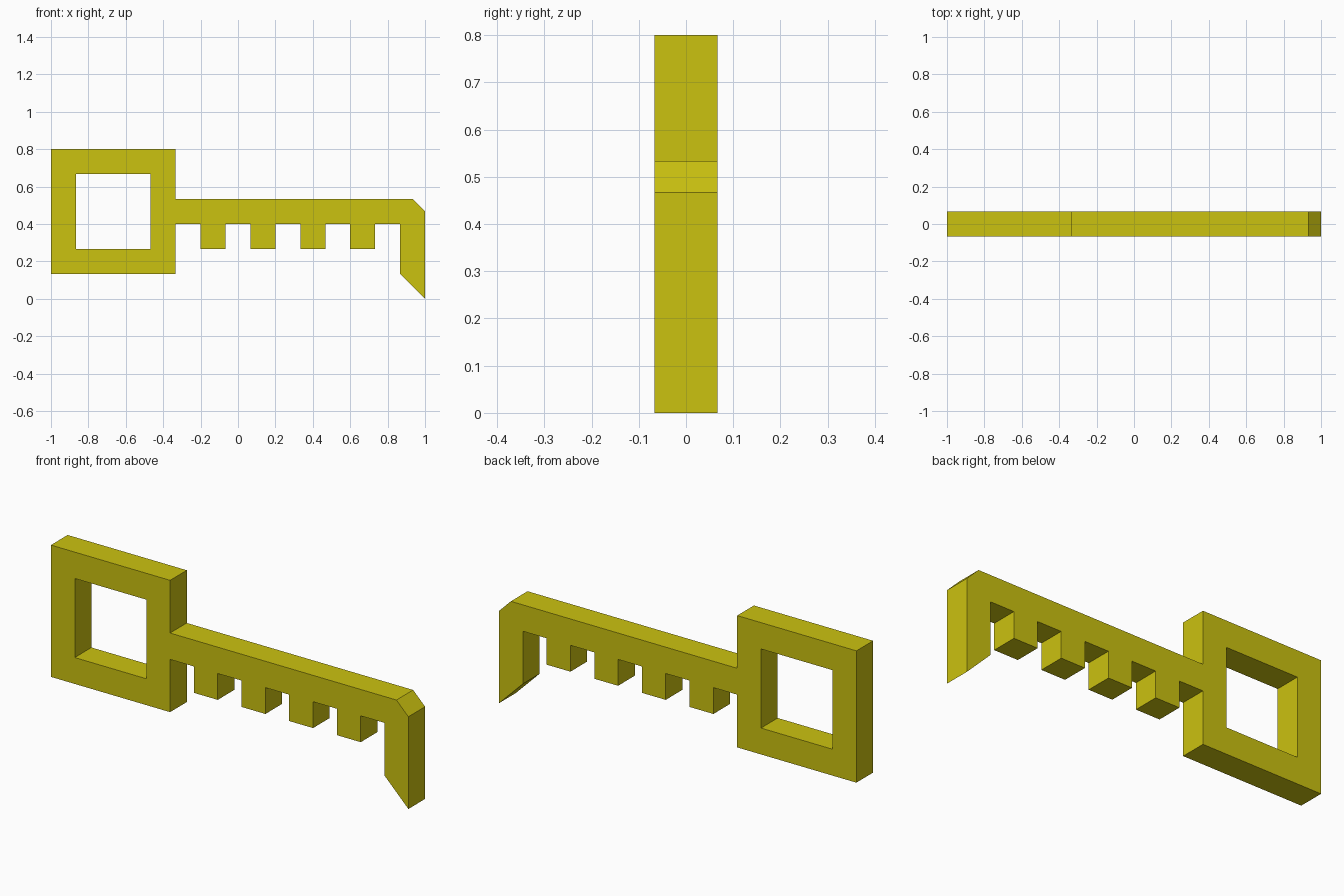
import bpy
import bmesh
from math import pi

if "Cube" in bpy.data.objects:
    bpy.data.objects.remove(bpy.data.objects["Cube"])

U = 2 / 30          # design grid: the key is 30 units long
HALF_DEPTH = U      # the key is 2 units thick

brass = bpy.data.materials.new("yellow_metal")
brass.diffuse_color = (0.6, 0.54, 0.005, 1)
brass.use_nodes = True
brass.node_tree.nodes["Principled BSDF"].inputs["Base Color"].default_value = brass.diffuse_color


def add_outline(curve, points):
    """Add a closed straight-sided outline, given in grid units."""
    spline = curve.splines.new('POLY')
    spline.points.add(len(points) - 1)
    for p, (x, z) in zip(spline.points, points):
        p.co = (x * U, z * U, 0, 1)
    spline.use_cyclic_u = True


# Underside of the shaft: four evenly spaced square teeth
teeth = []
for x in (-3, 1, 5, 9):
    teeth += [(x, 6), (x, 4), (x + 2, 4), (x + 2, 6)]

# Square bow, shaft with teeth, slanted end bit and chamfered tip
outline = [(-15, 2), (-5, 2), (-5, 6), *teeth,
           (13, 6), (13, 2), (15, 0), (15, 7), (14, 8),
           (-5, 8), (-5, 12), (-15, 12)]
# Finger hole in the bow
hole = [(-13, 4), (-13, 10), (-7, 10), (-7, 4)]

curve = bpy.data.curves.new("key", 'CURVE')
curve.dimensions = '2D'
curve.fill_mode = 'BOTH'
curve.extrude = HALF_DEPTH
add_outline(curve, outline)
add_outline(curve, hole)
curve.materials.append(brass)

key = bpy.data.objects.new("key", curve)
bpy.context.collection.objects.link(key)
key.rotation_euler.x = pi / 2

# Convert to a clean, welded mesh standing upright
bpy.context.view_layer.objects.active = key
key.select_set(True)
bpy.ops.object.convert(target='MESH')
key = bpy.context.object
bpy.ops.object.transform_apply(location=False, rotation=True, scale=False)

bm = bmesh.new()
bm.from_mesh(key.data)
bmesh.ops.remove_doubles(bm, verts=bm.verts, dist=1e-4)
bmesh.ops.recalc_face_normals(bm, faces=bm.faces)
for f in bm.faces:
    f.smooth = False
bm.to_mesh(key.data)
bm.free()
